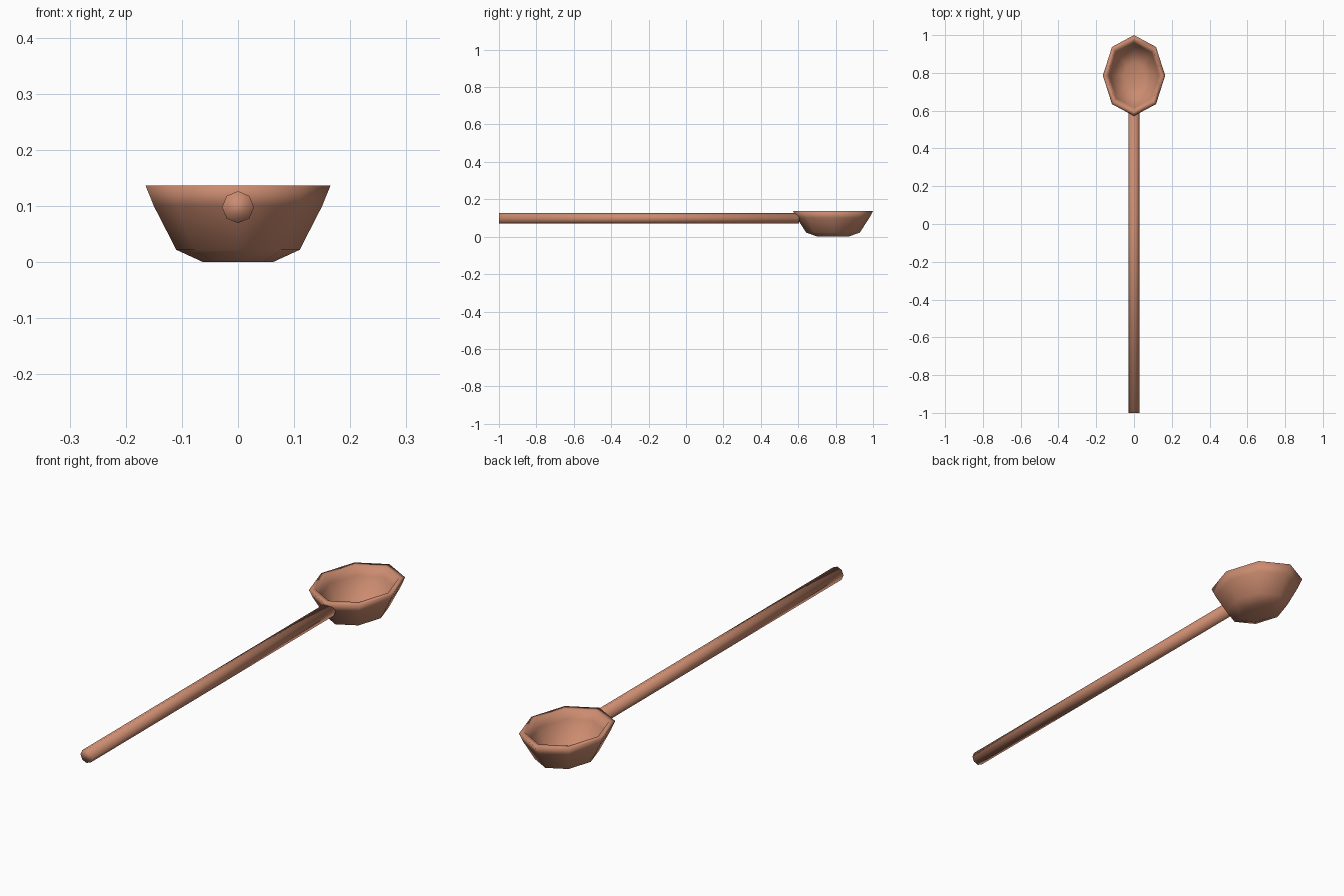
import bpy, bmesh, math

if "Cube" in bpy.data.objects:
    bpy.data.objects.remove(bpy.data.objects["Cube"])

SIDES = 8
wood = bpy.data.materials.new("warm wood")
wood.diffuse_color = (0.60, 0.26, 0.16, 1)
wood.use_nodes = True
wood.node_tree.nodes["Principled BSDF"].inputs["Base Color"].default_value = wood.diffuse_color


def loft(name, rings):
    """Bridge a list of vertex rings and cap both ends."""
    bm = bmesh.new()
    loops = [[bm.verts.new(p) for p in ring] for ring in rings]
    for a, b in zip(loops, loops[1:]):
        for i in range(SIDES):
            j = (i + 1) % SIDES
            bm.faces.new((a[i], a[j], b[j], b[i]))
    bm.faces.new(loops[0][::-1])
    bm.faces.new(loops[-1])
    bmesh.ops.recalc_face_normals(bm, faces=bm.faces)
    for f in bm.faces:
        f.smooth = True
    mesh = bpy.data.meshes.new(name)
    bm.to_mesh(mesh)
    bm.free()
    mesh.materials.append(wood)
    obj = bpy.data.objects.new(name, mesh)
    bpy.context.collection.objects.link(obj)
    return obj


ANGLES = [2 * math.pi * i / SIDES for i in range(SIDES)]

# Bowl: oval profile (x radius, y radius, z), outside from the base up, then down inside
profile = [(0.062, 0.081, 0.0), (0.110, 0.143, 0.022), (0.150, 0.194, 0.100),
           (0.165, 0.214, 0.137), (0.143, 0.186, 0.137), (0.132, 0.172, 0.100),
           (0.096, 0.126, 0.036), (0.055, 0.072, 0.017)]
loft("spoon_bowl", [[(rx * math.cos(a), 0.786 + ry * math.sin(a), z) for a in ANGLES]
                    for rx, ry, z in profile])

# Handle: straight eight-sided rod running into the bowl wall
R = 0.0285
loft("spoon_handle", [[(R * math.cos(a), y, 0.098 + R * math.sin(a)) for a in ANGLES]
                      for y in (-1.0, 0.605)])
